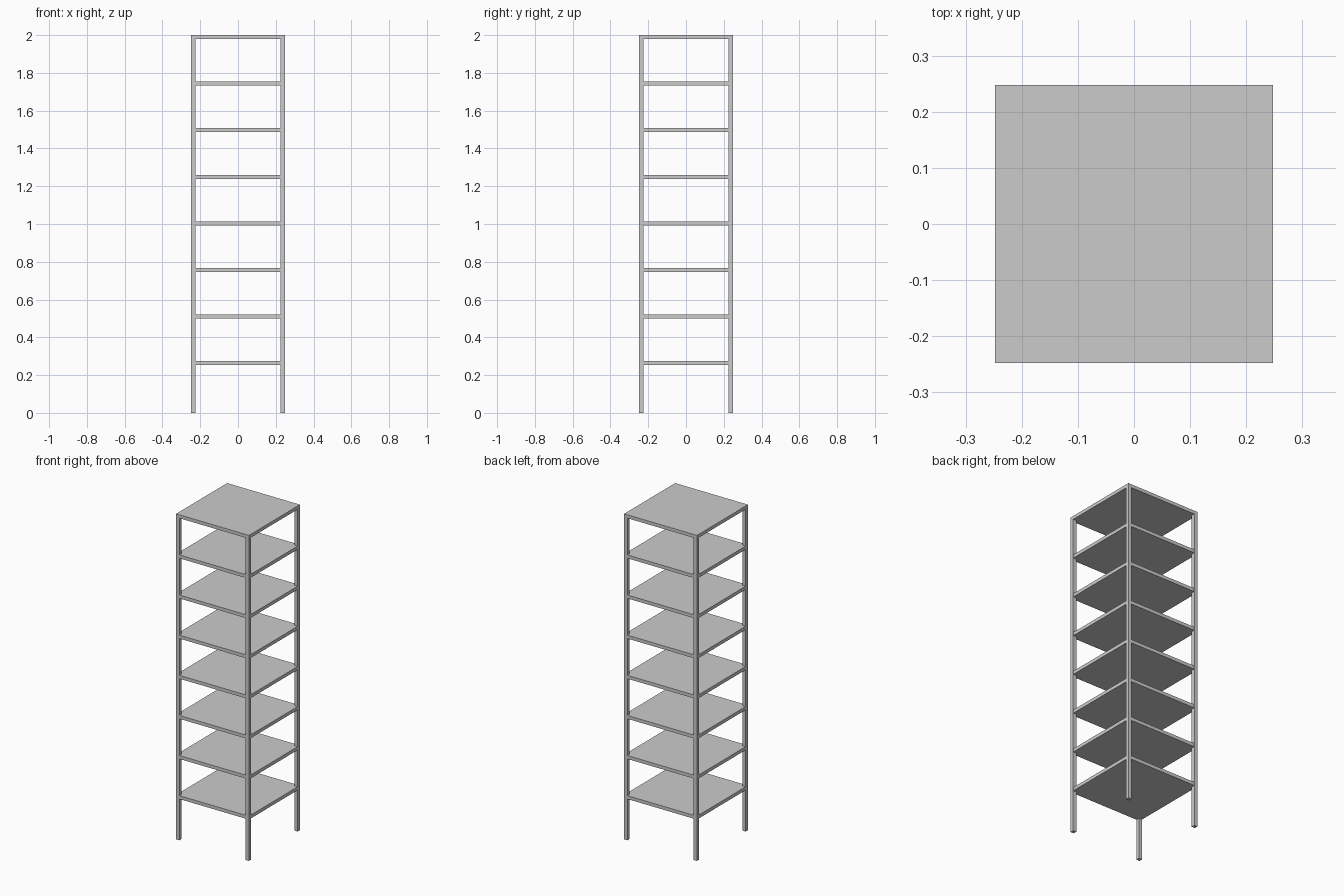
import bpy

cube = bpy.data.objects.get("Cube")
if cube:
    bpy.data.objects.remove(cube, do_unlink=True)

HEIGHT = 2.0
WIDTH = 0.495
POST = 0.022
THICK = 0.021
SHELVES = 8
LOWEST = 0.264    # centre height of the bottom shelf

grey = bpy.data.materials.new("light_grey")
grey.use_nodes = True
colour = (0.6, 0.6, 0.6, 1)
grey.diffuse_color = colour
grey.node_tree.nodes["Principled BSDF"].inputs["Base Color"].default_value = colour


def box(name, centre, size):
    bpy.ops.mesh.primitive_cube_add(size=1, location=centre)
    ob = bpy.context.object
    ob.name = name
    ob.scale = size
    bpy.ops.object.transform_apply(location=False, rotation=False, scale=True)
    ob.data.materials.append(grey)
    return ob


# Corner posts, ending beneath the top shelf
post_height = HEIGHT - THICK
offset = (WIDTH - POST) / 2
for side, sx in (("left", 1), ("right", -1)):
    for end, sy in (("front", -1), ("back", 1)):
        box(f"{end}_{side}_post", (sx * offset, sy * offset, post_height / 2),
            (POST, POST, post_height))

# Evenly spaced shelves; the top one caps the posts
top_centre = HEIGHT - THICK / 2
step = (top_centre - LOWEST) / (SHELVES - 1)
for i in range(SHELVES):
    is_top = i == SHELVES - 1
    width = WIDTH if is_top else WIDTH - 0.001
    box("top_shelf" if is_top else f"shelf_{i + 1}",
        (0, 0, LOWEST + i * step), (width, width, THICK))
